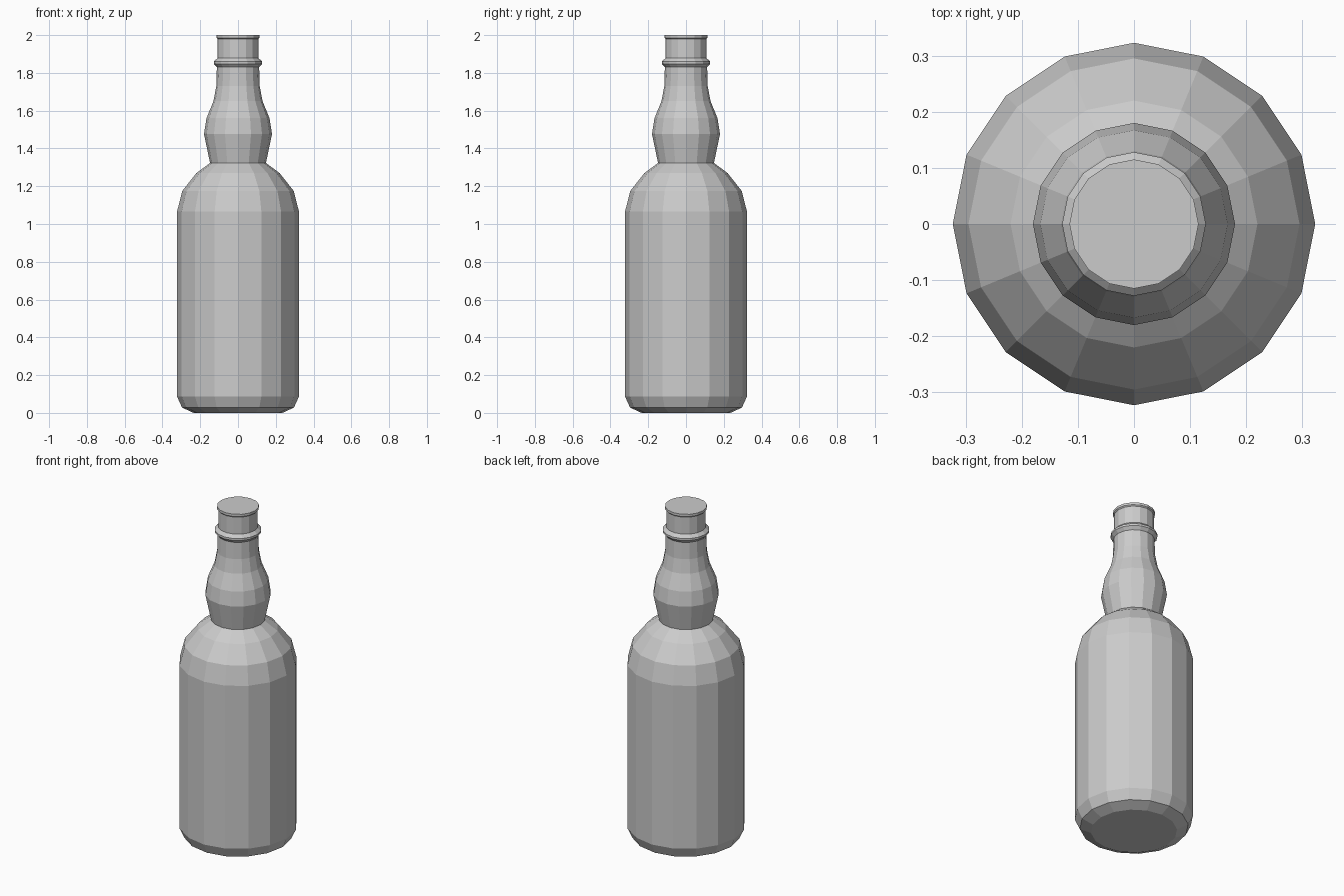
import bpy
import bmesh
from math import cos, sin, tau

SIDES = 16

# Remove the default cube
cube = bpy.data.objects.get("Cube")
if cube:
    bpy.data.objects.remove(cube, do_unlink=True)

grey = bpy.data.materials.new("plain_grey")
grey.use_nodes = True
grey.diffuse_color = (0.6, 0.6, 0.6, 1)
grey.node_tree.nodes["Principled BSDF"].inputs["Base Color"].default_value = (0.6, 0.6, 0.6, 1)


def lathe(name, profile):
    """Closed, flat-shaded solid turned from (radius, height) points."""
    bm = bmesh.new()
    rings = [[bm.verts.new((r * cos(tau * i / SIDES), r * sin(tau * i / SIDES), z))
              for i in range(SIDES)] for r, z in profile]
    for low, high in zip(rings, rings[1:]):
        for i in range(SIDES):
            j = (i + 1) % SIDES
            bm.faces.new((low[i], low[j], high[j], high[i]))
    bm.faces.new(rings[0][::-1])
    bm.faces.new(rings[-1])
    mesh = bpy.data.meshes.new(name)
    bm.to_mesh(mesh)
    bm.free()
    mesh.materials.append(grey)
    obj = bpy.data.objects.new(name, mesh)
    bpy.context.collection.objects.link(obj)
    return obj


# One turned shell: chamfered foot, straight body, shoulder, bulbed neck, collar, lip
lathe("bottle", [
    (0.235, 0), (0.296, 0.028), (0.323, 0.087),     # foot
    (0.323, 1.065), (0.295, 1.175),                 # body and shoulder
    (0.22, 1.27), (0.148, 1.323),
    (0.18, 1.476), (0.167, 1.56), (0.13, 1.65),     # neck bulb
    (0.115, 1.73), (0.112, 1.83),                   # neck
    (0.128, 1.848), (0.128, 1.86), (0.109, 1.878),  # collar
    (0.109, 1.98), (0.115, 1.986), (0.115, 2),      # mouth and lip
])
